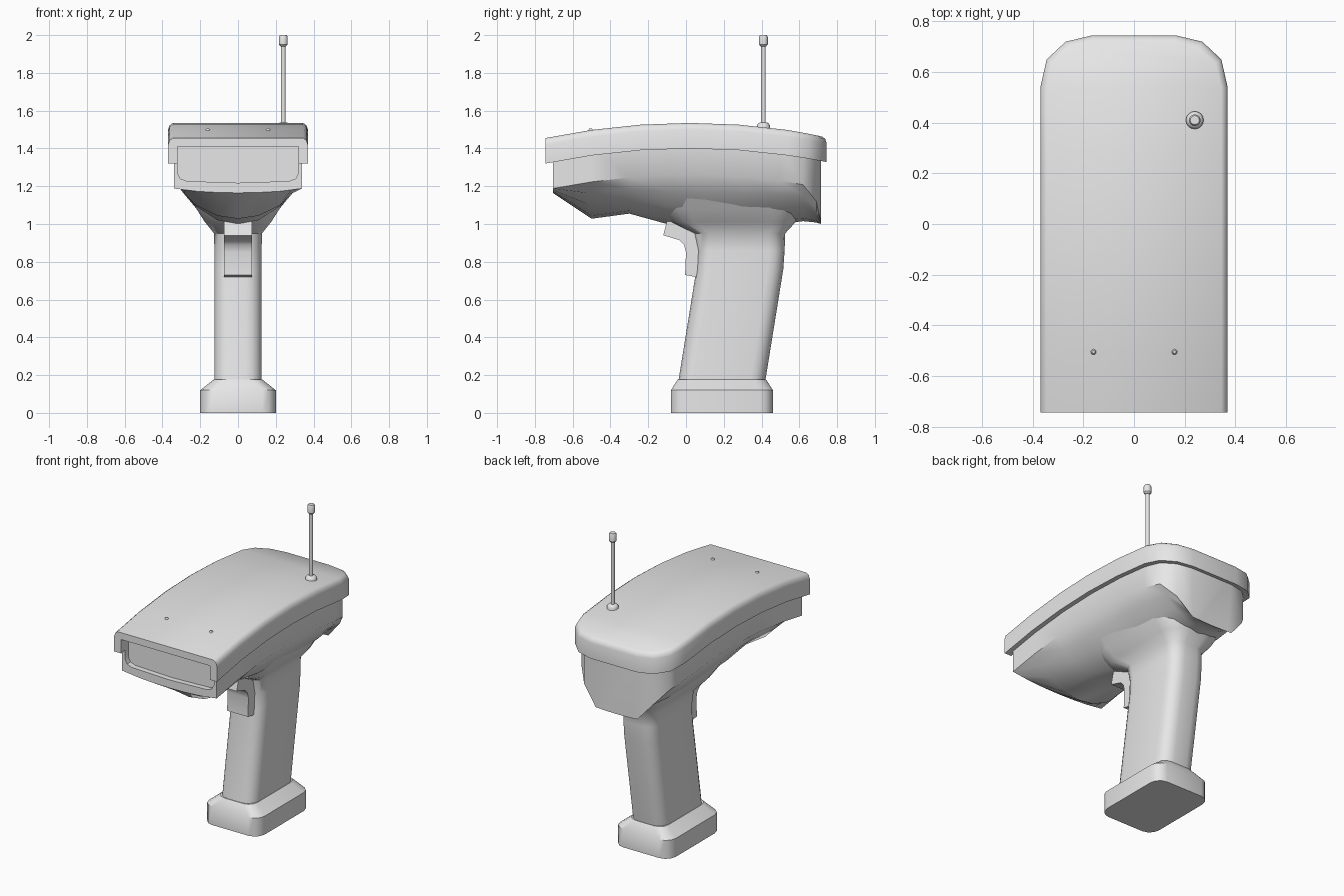
import bpy, bmesh, math

old = bpy.data.objects.get("Cube")
if old:
    bpy.data.objects.remove(old, do_unlink=True)

grey = bpy.data.materials.new("light_grey")
grey.use_nodes = True
grey.diffuse_color = (0.8, 0.8, 0.8, 1)
grey.node_tree.nodes["Principled BSDF"].inputs["Base Color"].default_value = (0.8, 0.8, 0.8, 1)


def make(name, bm):
    bmesh.ops.recalc_face_normals(bm, faces=bm.faces)
    mesh = bpy.data.meshes.new(name)
    bm.to_mesh(mesh)
    bm.free()
    mesh.materials.append(grey)
    ob = bpy.data.objects.new(name, mesh)
    bpy.context.collection.objects.link(ob)
    return ob


def smooth(ob, angle=40):
    bpy.ops.object.select_all(action='DESELECT')
    ob.select_set(True)
    bpy.context.view_layer.objects.active = ob
    bpy.ops.object.shade_smooth_by_angle(angle=math.radians(angle))


def loft(name, rings, strips=False):
    """Skin closed rings; ends are n-gons, or left-right strips when curved."""
    bm = bmesh.new()
    rows = [[bm.verts.new(p) for p in ring] for ring in rings]
    n = len(rows[0])
    for a, b in zip(rows, rows[1:]):
        for i in range(n):
            j = (i + 1) % n
            bm.faces.new((a[i], a[j], b[j], b[i]))
    for row in (rows[0], rows[-1]):
        if strips:
            for i in range(n // 2 - 1):
                bm.faces.new((row[i], row[i + 1], row[n - 2 - i], row[n - 1 - i]))
        else:
            bm.faces.new(row)
    return make(name, bm)


def rounded_rect(hx, y0, y1, r, z, seg=4):
    """Ring with rounded corners at height z."""
    pts = []
    corners = [(hx - r, y1 - r), (r - hx, y1 - r), (r - hx, y0 + r), (hx - r, y0 + r)]
    for q, (cx, cy) in enumerate(corners):
        for k in range(seg + 1):
            a = math.pi / 2 * (q + k / seg)
            pts.append((cx + r * math.cos(a), cy + r * math.sin(a), z))
    return pts


def lathe(name, x, y, profile, sides=16):
    """Turned part from (radius, z) pairs."""
    rings = [[(x + r * math.cos(math.tau * k / sides), y + r * math.sin(math.tau * k / sides), z)
              for k in range(sides)] for r, z in profile]
    smooth(loft(name, rings))


def extrude_profile(name, pts, axis, lo, hi):
    """Prism along x or y from a flat profile."""
    place = (lambda p, d: (d, *p)) if axis == 'x' else (lambda p, d: (p[0], d, p[1]))
    return loft(name, [[place(p, d) for p in pts] for d in (lo, hi)])


def crown(y):
    """Shared arch of the head, zero at its highest point."""
    return -0.137 * (y - 0.02) ** 2


# Top shell: arched lid, rounded at the back, soft upper rim
plan = [(-0.745, 0.37), (-0.5, 0.37), (-0.24, 0.37), (0.02, 0.37), (0.28, 0.37),
        (0.54, 0.37), (0.65, 0.345), (0.72, 0.27), (0.745, 0.165)]


def shell_ring(inset, z):
    right = []
    for y, w in plan:
        back = max(0, (y - 0.5) / 0.245)
        right.append((w * (1 - inset / 0.37), y - inset * back, z + crown(y)))
    return right + [(-x, y, h) for x, y, h in reversed(right)]


shell = loft("top_shell", [shell_ring(0, 1.4), shell_ring(0, 1.5),
                           shell_ring(0.008, 1.523), shell_ring(0.025, 1.535)], strips=True)

# Lower body: (y, half width, edge z, keel z)
stations = [(-0.705, 0.34, 1.188, 1.165), (-0.5, 0.34, 1.223, 1.028),
            (-0.3, 0.34, 1.246, 1.055), (-0.1, 0.34, 1.258, 1.0),
            (0.1, 0.34, 1.26, 0.99), (0.3, 0.34, 1.249, 0.99),
            (0.5, 0.34, 1.228, 1.0), (0.62, 0.32, 1.208, 1.015),
            (0.69, 0.25, 1.12, 1.008), (0.715, 0.15, 1.005, 1.0)]
half = [(1, 0), (0.83, 0.32), (0.65, 0.64), (0.32, 0.92)]
section = half + [(0, 1)] + [(-t, s) for t, s in reversed(half)]
rings = []
for y, w, edge, keel in stations:
    top = 1.45 + crown(y)
    rings.append([(-w, y, top), (w, y, top)] +
                 [(w * t, y, edge + (keel - edge) * s) for t, s in section])
body = loft("lower_body", rings)

# Recessed scan window cut through the shell hood and body front
side = [(0.32, 1.41), (0.32, 1.27), (0.305, 1.24), (0.27, 1.227)]
window = side + [(0, 1.218)] + [(-x, z) for x, z in reversed(side)]
cutter = extrude_profile("window_cutter", window, 'y', -0.9, -0.67)
cutter.hide_render = True
for ob in (shell, body):
    mod = ob.modifiers.new("window", 'BOOLEAN')
    mod.object = cutter
    mod.operation = 'DIFFERENCE'
    mod.solver = 'EXACT'
    bpy.context.view_layer.objects.active = ob
    bpy.ops.object.modifier_apply(modifier=mod.name)
    smooth(ob)
bpy.data.objects.remove(cutter, do_unlink=True)

# Handle: leaning grip that flares into the head (half width, front, back, radius, z)
grip = [(0.125, -0.04, 0.42, 0.08, 0.17), (0.125, 0.055, 0.515, 0.08, 0.76),
        (0.125, 0.06, 0.522, 0.08, 0.86), (0.127, 0.04, 0.525, 0.085, 0.95),
        (0.175, -0.08, 0.58, 0.12, 1.01), (0.22, -0.15, 0.61, 0.16, 1.08),
        (0.27, -0.2, 0.62, 0.2, 1.16)]
smooth(loft("handle", [rounded_rect(*g) for g in grip]), 50)

# Foot of the handle
smooth(loft("handle_base", [rounded_rect(0.2, -0.08, 0.46, 0.07, 0, 3),
                            rounded_rect(0.2, -0.08, 0.46, 0.07, 0.12, 3),
                            rounded_rect(0.127, -0.043, 0.423, 0.06, 0.178, 3)]), 35)

# Trigger
smooth(extrude_profile("trigger", [(-0.1, 1.02), (-0.12, 0.94), (-0.035, 0.915), (-0.01, 0.89),
                                   (0.0, 0.85), (-0.005, 0.73), (0.08, 0.715), (0.1, 1.02)],
                       'x', -0.075, 0.075))

# Antenna with collar and tip
ax, ay = 0.24, 0.41
lathe("antenna_collar", ax, ay, [(0.035, 1.49), (0.035, 1.522), (0.025, 1.535), (0.013, 1.538)])
lathe("antenna_rod", ax, ay, [(0.012, 1.5), (0.012, 1.96)])
lathe("antenna_tip", ax, ay, [(0.014, 1.94), (0.023, 1.95), (0.023, 1.99), (0.018, 2.0)])

# Two small studs near the front of the lid
for name, x in (("left_stud", 0.16), ("right_stud", -0.16)):
    lathe(name, x, -0.505, [(0.011, 1.48), (0.011, 1.5), (0.006, 1.506)], 12)
